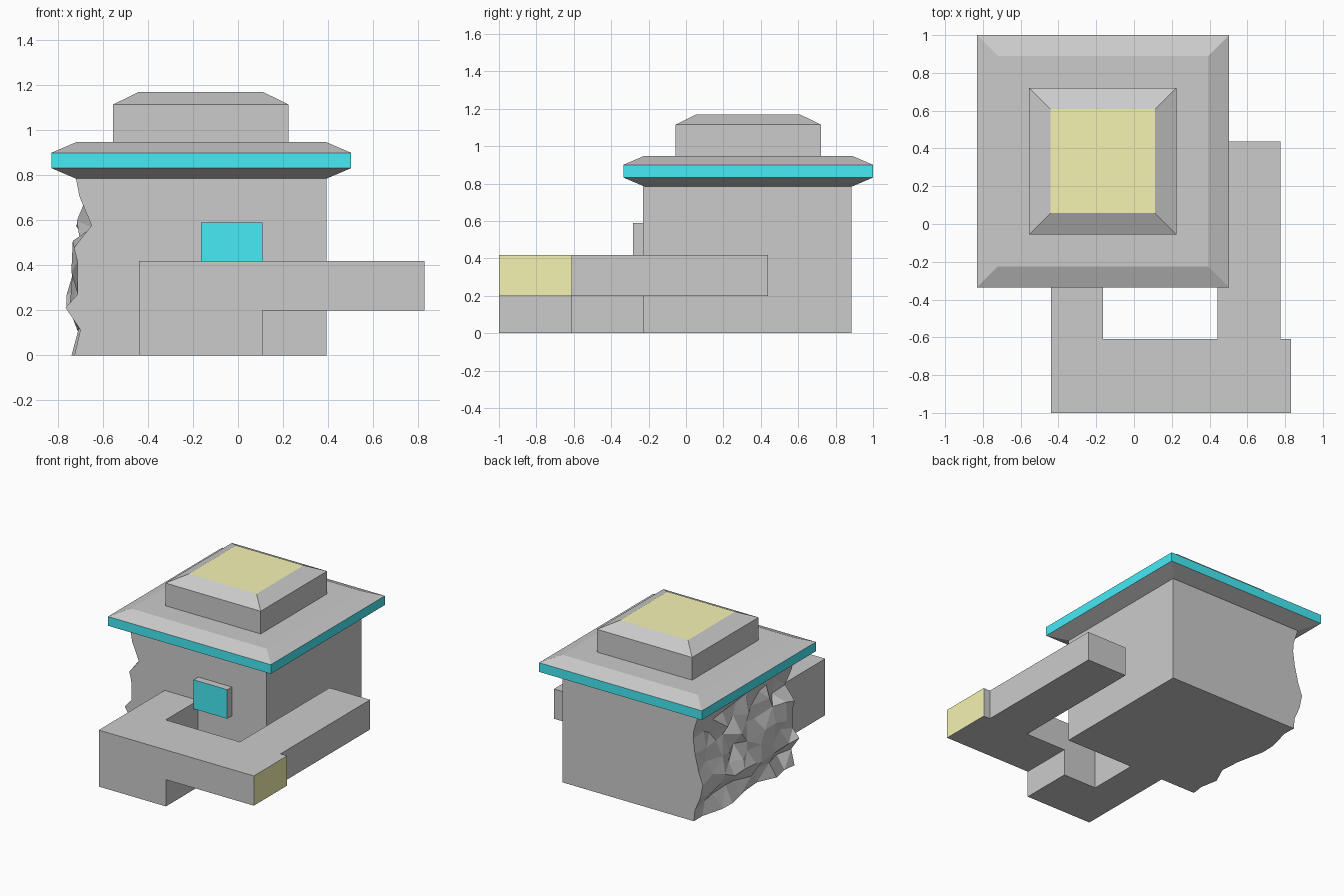
import bpy, bmesh, random

if "Cube" in bpy.data.objects:
    bpy.data.objects.remove(bpy.data.objects["Cube"])

random.seed(4)


def material(name, rgb):
    m = bpy.data.materials.new(name)
    m.diffuse_color = (*rgb, 1)
    m.use_nodes = True
    m.node_tree.nodes["Principled BSDF"].inputs["Base Color"].default_value = m.diffuse_color
    return m


GREY = material("grey", (0.8, 0.8, 0.8))
CYAN = material("cyan", (0.06, 0.83, 0.92))
YELLOW = material("yellow", (0.91, 0.9, 0.45))


def finish(name, bm, colour=None, painted=None):
    """Turn a bmesh into an object, colouring faces whose normal passes the test."""
    bmesh.ops.recalc_face_normals(bm, faces=bm.faces[:])
    if colour:
        bm.normal_update()
        for f in bm.faces:
            f.material_index = int(painted(f.normal))
    me = bpy.data.meshes.new(name)
    bm.to_mesh(me)
    bm.free()
    if colour:
        me.materials.append(GREY)
        me.materials.append(colour)
    ob = bpy.data.objects.new(name, me)
    bpy.context.collection.objects.link(ob)
    return ob


def tiers(name, x, y, levels, colour=None, painted=None):
    """Stack rectangles given as (z, inset) and skin between them."""
    bm = bmesh.new()
    rings = []
    for z, d in levels:
        a, b, c, e = x[0] + d, x[1] - d, y[0] + d, y[1] - d
        rings.append([bm.verts.new(p) for p in
                      ((a, c, z), (b, c, z), (b, e, z), (a, e, z))])
    for lo, hi in zip(rings, rings[1:]):
        for i in range(4):
            j = (i + 1) % 4
            bm.faces.new((lo[i], lo[j], hi[j], hi[i]))
    bm.faces.new(rings[0][::-1])
    bm.faces.new(rings[-1])
    return finish(name, bm, colour, painted)


def box(name, x, y, z, colour=None, painted=None):
    return tiers(name, x, y, [(z[0], 0), (z[1], 0)], colour, painted)


# Main block: a rough rock grid on the left, extruded to a flat right wall
bm = bmesh.new()
cols, rows = 9, 8
reach = [-0.745, -0.715, -0.77, -0.765, -0.745, -0.745, -0.72, -0.72, -0.72]
grid = []
for r in range(rows + 1):
    line = []
    for c in range(cols + 1):
        y = -0.23 + 1.115 * c / cols
        z = 0.785 * r / rows
        if 0 < c < cols:
            y += random.uniform(-0.03, 0.03)
        if 0 < r < rows:
            z += random.uniform(-0.025, 0.025)
        dx = random.uniform(0, 0.075) if r < rows else 0
        line.append(bm.verts.new((reach[r] + dx, y, z)))
    grid.append(line)
for r in range(rows):
    for c in range(cols):
        bm.faces.new((grid[r][c], grid[r][c + 1], grid[r + 1][c + 1], grid[r + 1][c]))
bmesh.ops.triangulate(bm, faces=list(bm.faces)[::2])
wall = bmesh.ops.extrude_face_region(bm, geom=list(bm.faces), use_keep_orig=True)
for v in wall["geom"]:
    if isinstance(v, bmesh.types.BMVert):
        v.co.x = 0.393
bmesh.ops.recalc_face_normals(bm, faces=list(bm.faces))
bmesh.ops.dissolve_limit(bm, angle_limit=0.01, verts=list(bm.verts), edges=list(bm.edges))
finish("rocky_main_block", bm)

# Wide roof slab with a coloured rim
tiers("roof_slab", (-0.83, 0.503), (-0.335, 1.0),
      [(0.785, 0.11), (0.832, 0), (0.90, 0), (0.947, 0.11)],
      CYAN, lambda n: abs(n.z) < 0.1)

# Raised cap with a coloured top
tiers("roof_cap", (-0.555, 0.225), (-0.056, 0.721),
      [(0.947, 0), (1.115, 0), (1.17, 0.113)],
      YELLOW, lambda n: n.z > 0.99)

# Window panel on the front
box("window_panel", (-0.165, 0.11), (-0.283, -0.23), (0.375, 0.59),
    CYAN, lambda n: n.y < -0.9)

# Front walkway, its support leg and the two arms
box("front_walkway", (-0.44, 0.83), (-1.0, -0.61), (0.198, 0.418),
    YELLOW, lambda n: n.x > 0.9)
box("front_leg", (-0.44, 0.11), (-1.0, -0.61), (0, 0.198))
box("left_connecting_wall", (-0.44, -0.165), (-0.61, -0.23), (0, 0.418))
box("right_arm", (0.443, 0.775), (-0.61, 0.438), (0.198, 0.418))
